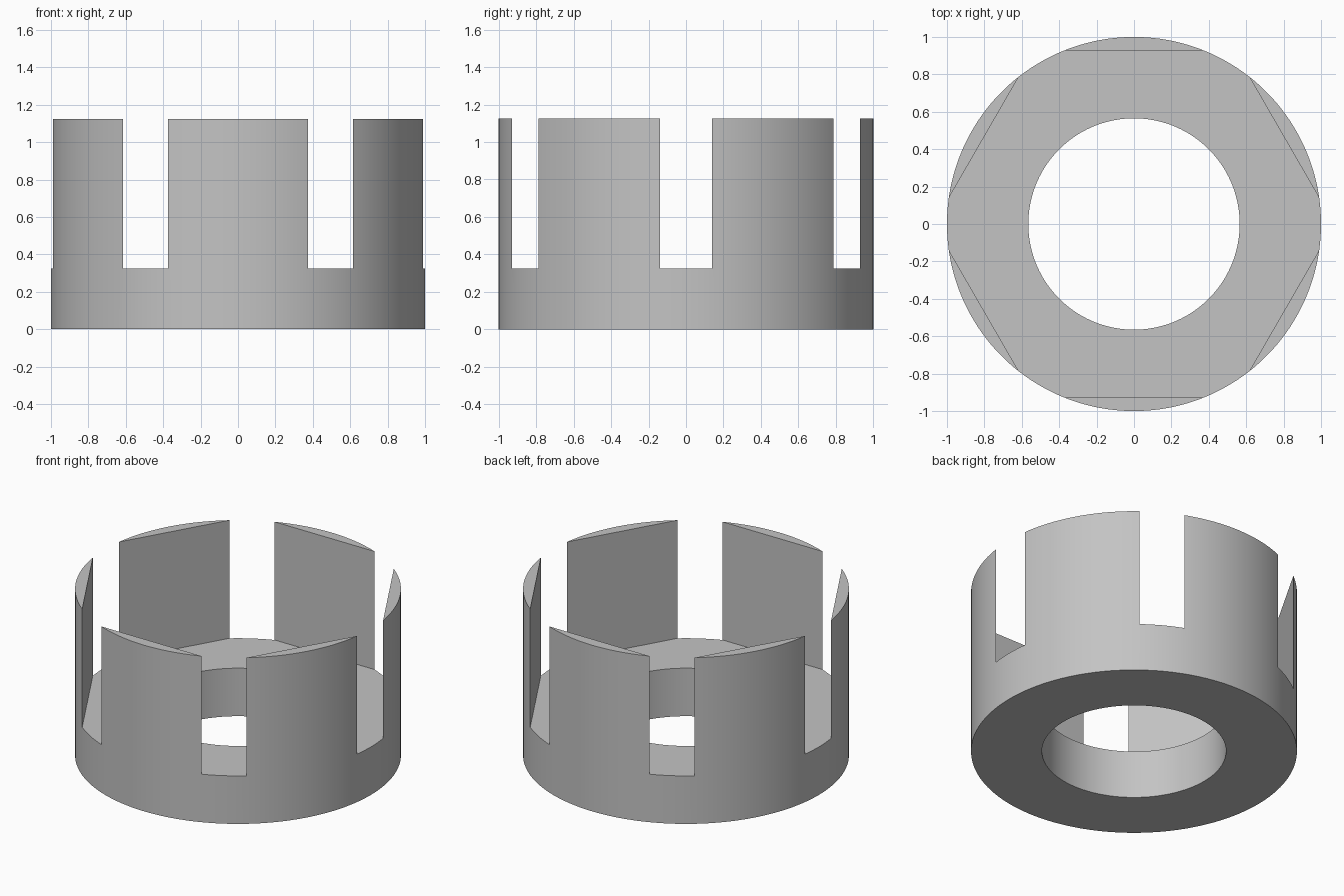
import bpy
import bmesh
from math import cos, sin, radians

cube = bpy.data.objects.get("Cube")
if cube:
    bpy.data.objects.remove(cube, do_unlink=True)

HOLE, BASE, TOP = 0.565, 0.325, 1.125   # hole radius, base height, prong height
HALF = 22                               # half the angle each prong spans
STEP = 2                                # degrees per facet

grey = bpy.data.materials.new("plain grey")
grey.use_nodes = True
colour = (0.55, 0.55, 0.55, 1)
grey.diffuse_color = colour
grey.node_tree.nodes["Principled BSDF"].inputs["Base Color"].default_value = colour


def section(angle, offset, prong):
    """Closed cross-section at one angle; prongs have a flat inner wall."""
    outline = [(HOLE, 0), (1, 0), (1, BASE)]
    if prong:
        flat = cos(radians(HALF)) / cos(radians(offset))
        outline += [(1, TOP), (flat, TOP), (flat, BASE)]
    outline.append((HOLE, BASE))
    a = radians(angle)
    return [(r * cos(a), r * sin(a), z) for r, z in outline]


# Ring base with six prongs, swept facet by facet around the axis
bm = bmesh.new()
for angle in range(0, 360, STEP):
    offset = angle % 60 - 30
    prong = -HALF <= offset < HALF
    first = [bm.verts.new(p) for p in section(angle, offset, prong)]
    second = [bm.verts.new(p) for p in section(angle + STEP, offset + STEP, prong)]
    for i in range(len(first)):
        j = (i + 1) % len(first)
        bm.faces.new((first[i], second[i], second[j], first[j]))

# Weld the facets and tidy the normals
bmesh.ops.remove_doubles(bm, verts=bm.verts, dist=0.0001)
bmesh.ops.recalc_face_normals(bm, faces=bm.faces)

mesh = bpy.data.meshes.new("slotted_ring")
bm.to_mesh(mesh)
bm.free()
mesh.materials.append(grey)
ring = bpy.data.objects.new("slotted_ring", mesh)
bpy.context.collection.objects.link(ring)

bpy.ops.object.select_all(action="DESELECT")
ring.select_set(True)
bpy.context.view_layer.objects.active = ring
bpy.ops.object.shade_smooth_by_angle(angle=radians(20))
